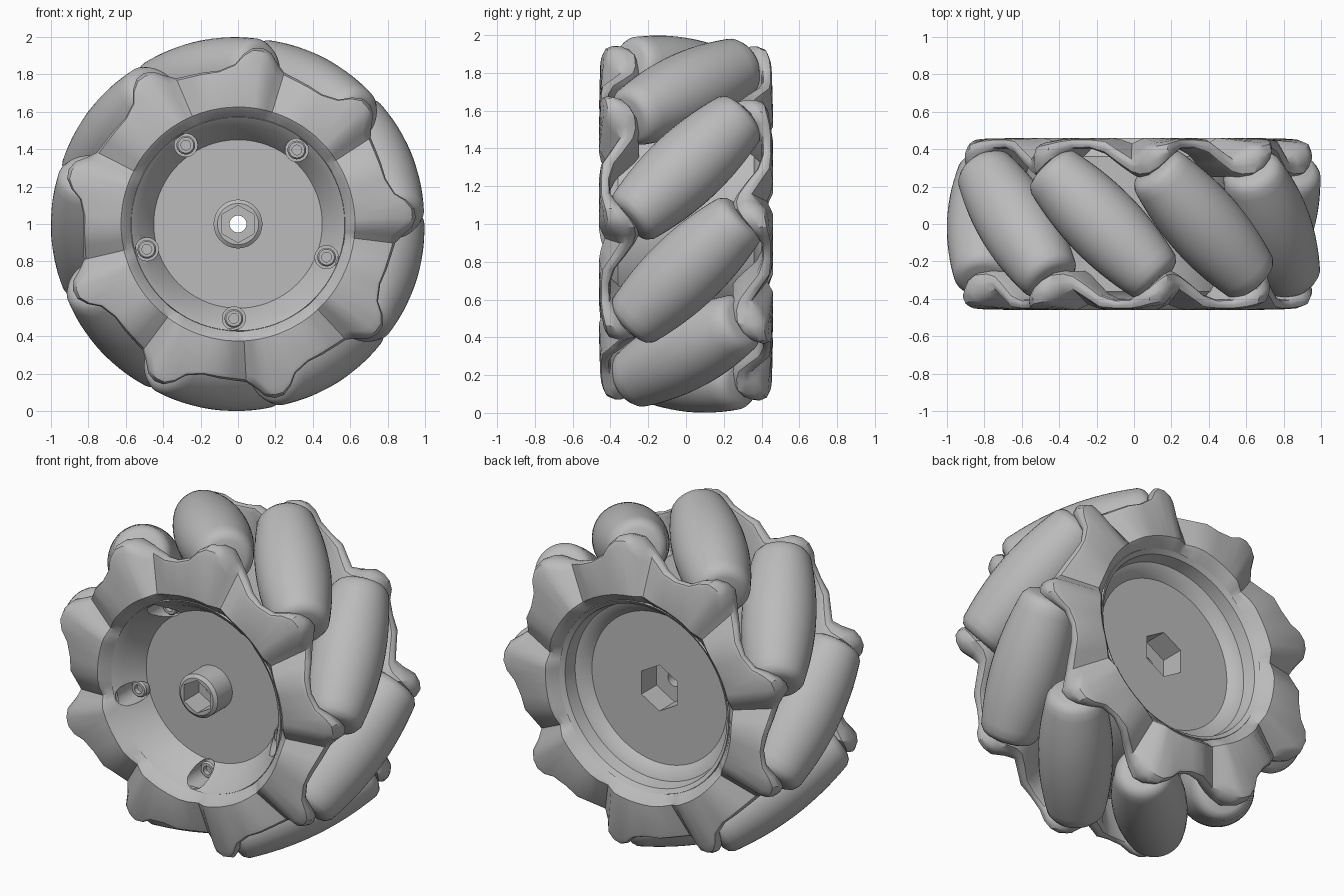
import bpy, bmesh, math
from mathutils import Matrix, Vector

if "Cube" in bpy.data.objects:
    bpy.data.objects.remove(bpy.data.objects["Cube"])

grey = bpy.data.materials.new("light_grey")
grey.use_nodes = True
GREY = (0.5, 0.5, 0.5, 1)
grey.diffuse_color = GREY
grey.node_tree.nodes["Principled BSDF"].inputs["Base Color"].default_value = GREY

COUNT = 9                       # rollers and lugs
STEP = math.tau / COUNT
ROLLER_PHASE = math.radians(22)
TILT = math.radians(45)         # roller axis away from the wheel axis
CENTRE = Matrix.Translation((0, 0, 1))


def polar(r, a, y):
    return Vector((r * math.cos(a), y, r * math.sin(a)))


def finish(name, bm, matrix=Matrix(), angle=35):
    bmesh.ops.remove_doubles(bm, verts=bm.verts, dist=1e-5)
    bmesh.ops.recalc_face_normals(bm, faces=bm.faces)
    mesh = bpy.data.meshes.new(name)
    bm.to_mesh(mesh)
    bm.free()
    mesh.materials.append(grey)
    obj = bpy.data.objects.new(name, mesh)
    bpy.context.collection.objects.link(obj)
    obj.matrix_world = CENTRE @ matrix
    smooth(obj, angle)
    return obj


def smooth(obj, angle=35):
    bpy.ops.object.select_all(action='DESELECT')
    obj.select_set(True)
    bpy.context.view_layer.objects.active = obj
    bpy.ops.object.shade_smooth_by_angle(angle=math.radians(angle))


def skin(bm, sections):
    """Join a closed loop of equal sections with quads."""
    rows = [[bm.verts.new(p) for p in s] for s in sections]
    for a, b in zip(rows, rows[1:] + rows[:1]):
        for i in range(len(a) - 1):
            bm.faces.new((a[i], a[i + 1], b[i + 1], b[i]))


def lathe(name, profile, sides=48, matrix=Matrix(), spin=0):
    """Turn (radius, y) points about the y axis."""
    bm = bmesh.new()
    skin(bm, [[polar(r, spin + math.tau * k / sides, y) for r, y in profile]
              for k in range(sides)])
    return finish(name, bm, matrix)


def rod(name, r, y0, y1, sides=32, matrix=Matrix(), spin=0):
    return lathe(name, [(0, y0), (r, y0), (r, y1), (0, y1)], sides, matrix, spin)


# hub: front dish with boss, outer drum, stepped rear dish
hub = lathe("hub", [
    (0, -.395), (.11, -.395), (.13, -.38), (.13, -.24), (.45, -.24),
    (.53, -.37), (.57, -.405), (.58, -.38), (.60, -.36), (.60, .36),
    (.58, .38), (.57, .405), (.545, .385), (.53, .31), (.49, .295),
    (.455, .255), (0, .255)], 72)

# cutters: axle bore, hex pockets and screw wells
screw_spots = [polar(.505, math.radians(-20.5) + math.tau * k / 5, 0) for k in range(5)]
cutters = [rod("axle_bore_cutter", .045, -.6, .6),
           rod("front_hex_cutter", .10, -.6, -.25, 6, spin=math.pi / 6),
           rod("rear_hex_cutter", .14, .11, .6, 6, spin=math.pi / 6)]
cutters += [rod("screw_well_cutter", .062, -.6, -.2, 24, Matrix.Translation(p))
            for p in screw_spots]
for cutter in cutters:
    cutter.hide_render = True
    cutter.hide_viewport = True
    mod = hub.modifiers.new(cutter.name, 'BOOLEAN')
    mod.object = cutter
    mod.operation = 'DIFFERENCE'
    mod.solver = 'EXACT'

# apply the cuts, then discard the cutters
graph = bpy.context.evaluated_depsgraph_get()
cut_mesh = bpy.data.meshes.new_from_object(hub.evaluated_get(graph))
hub.modifiers.clear()
hub.data = cut_mesh
smooth(hub)
for cutter in cutters:
    bpy.data.objects.remove(cutter)

# socket screws, with six-sided recesses
for p in screw_spots:
    lathe("socket_screw", [(.026, -.225), (.026, -.265), (.042, -.265),
                           (.05, -.255), (.05, -.18)], 24, Matrix.Translation(p))
    rod("screw_socket_floor", .03, -.235, -.19, 6, Matrix.Translation(p))

# one lug period: angle, outer radius, rim y, outer face y, inner face y
LUG = [(-19, .83, -.46, -.45, -.375), (-14, .835, -.45, -.405, -.32),
       (-9, .845, -.43, -.36, -.27), (-6, .88, -.445, -.39, -.25),
       (-3, .93, -.46, -.425, -.255), (0, .95, -.46, -.435, -.285),
       (3, .945, -.46, -.44, -.33), (6, .91, -.46, -.45, -.37),
       (9, .855, -.46, -.455, -.40), (15, .825, -.46, -.455, -.405)]


def side_plate(name, matrix):
    sections = []
    for k in range(COUNT):
        for deg, r, rim, outer, inner in LUG:
            a = k * STEP + math.radians(deg + 2)
            c = min(.06, (inner - outer) * .42)
            sections.append([polar(*q) for q in (
                (.56, a, -.385), (.605, a, rim + .015), (.625, a, rim),
                (r - c, a, outer), (r - c * .3, a, outer + c * .3),
                (r, a, outer + c), (r, a, inner - c), (r - c * .3, a, inner - c * .3),
                (r - c, a, inner), (.59, a, inner))])
    bm = bmesh.new()
    skin(bm, sections)
    return finish(name, bm, matrix, 30)


# the rear plate is the front one turned about a roller's radial line
side_plate("front_plate", Matrix())
side_plate("rear_plate", Matrix.Rotation(math.pi, 4, polar(1, ROLLER_PHASE, 0)))

# barrel rollers whose outer edges form a circle
HALF, OFFSET = .43, .793


def barrel(s):
    return 1 - math.hypot(OFFSET, s * math.sin(TILT))


stations = [(HALF - .04) * (i / 8 - 1) for i in range(17)]
end = barrel(HALF)
roller_profile = ([(0, -HALF), (end - .04, -HALF), (end - .012, -HALF + .012)]
                  + [(barrel(s), s) for s in stations]
                  + [(end - .012, HALF - .012), (end - .04, HALF), (0, HALF)])
for k in range(COUNT):
    a = ROLLER_PHASE + k * STEP
    place = (Matrix.Rotation(-a, 4, 'Y') @ Matrix.Translation((OFFSET, 0, 0))
             @ Matrix.Rotation(TILT, 4, 'X'))
    lathe("roller", roller_profile, 40, place)
    rod("roller_pin", .05, -.46, .46, 20, place)
